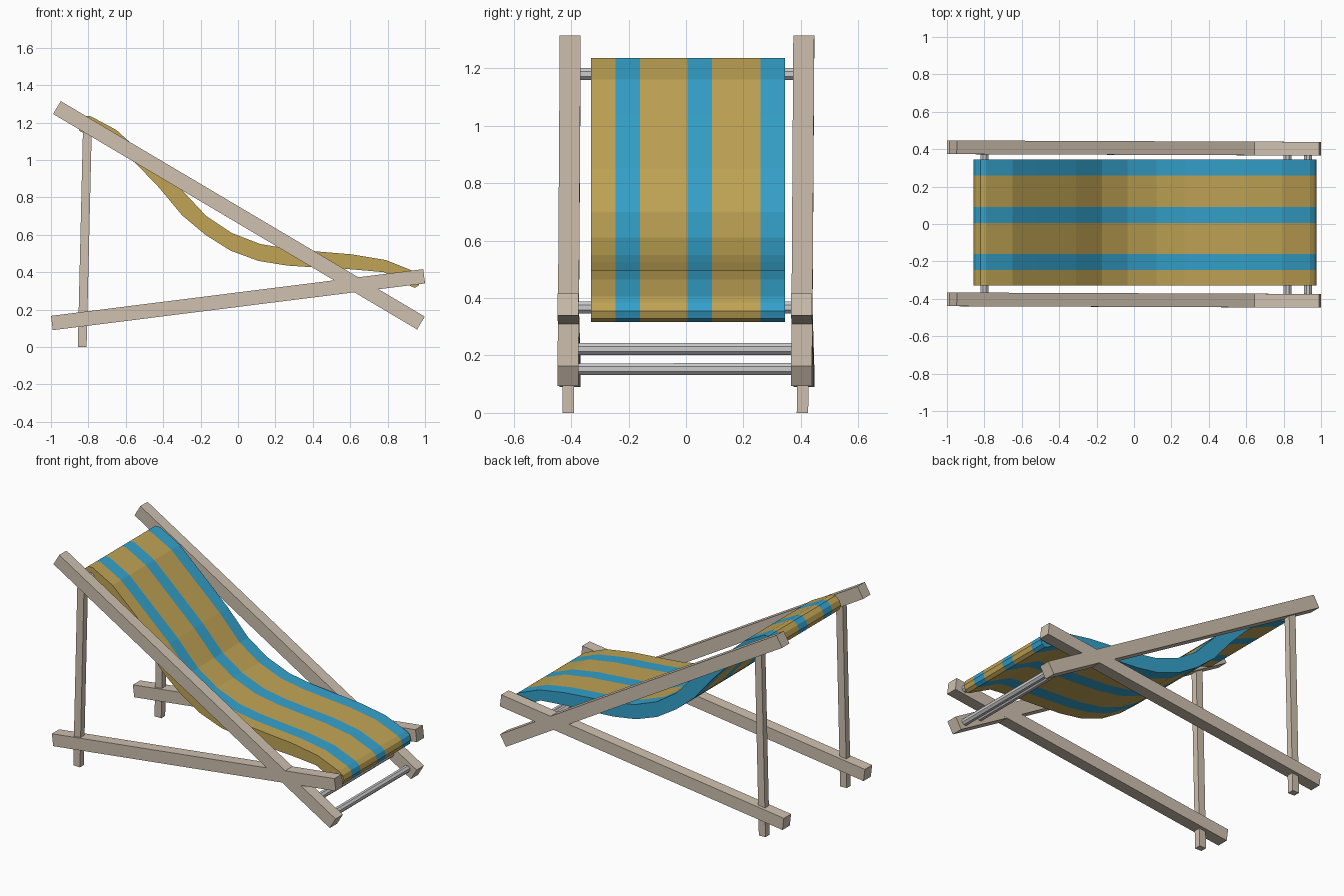
import bpy, bmesh
from mathutils import Vector, Matrix

if "Cube" in bpy.data.objects:
    bpy.data.objects.remove(bpy.data.objects["Cube"])


def material(name, rgb):
    m = bpy.data.materials.new(name)
    m.diffuse_color = (*rgb, 1)
    m.use_nodes = True
    m.node_tree.nodes["Principled BSDF"].inputs["Base Color"].default_value = m.diffuse_color
    return m


WOOD = material("pale_wood", (0.62, 0.53, 0.43))
GOLD = material("gold_fabric", (0.53, 0.37, 0.09))
BLUE = material("blue_fabric", (0.035, 0.36, 0.60))


def finish(bm, name, mats=()):
    bmesh.ops.recalc_face_normals(bm, faces=bm.faces[:])
    me = bpy.data.meshes.new(name)
    bm.to_mesh(me)
    bm.free()
    for m in mats:
        me.materials.append(m)
    ob = bpy.data.objects.new(name, me)
    bpy.context.collection.objects.link(ob)
    return ob


def beam(name, a, b, width, depth):
    """Square-ended timber from a to b; depth runs along y."""
    a, b = Vector(a), Vector(b)
    d = (b - a).normalized()
    side = d.cross(Vector((0, 1, 0))).normalized()
    y = side.cross(d).normalized()
    rot = Matrix((d, y, side)).transposed().to_4x4()
    size = Matrix.Diagonal(((b - a).length, depth, width, 1))
    bm = bmesh.new()
    bmesh.ops.create_cube(bm, size=1, matrix=Matrix.Translation((a + b) / 2) @ rot @ size)
    return finish(bm, name, [WOOD])


def dowel(name, x, z, r=0.0225):
    bm = bmesh.new()
    bmesh.ops.create_cone(bm, cap_ends=True, segments=8, radius1=r, radius2=r, depth=0.80,
                          matrix=Matrix.Translation((x, 0, z)) @ Matrix.Rotation(1.5708, 4, 'X')
                          @ Matrix.Rotation(0.3927, 4, 'Z'))
    return finish(bm, name)


# Side frames: long back rail, seat rail and prop leg on each side
for label, s in (("left", -1), ("right", 1)):
    yb, yf = s * 0.4065 + 0.0035, s * 0.4065 - 0.004
    beam(f"back_rail_{label}", (-0.968, yb, 1.28), (0.978, yf, 0.128), 0.08, 0.073)
    beam(f"seat_rail_{label}", (-0.995, yb, 0.128), (0.995, yf, 0.378), 0.077, 0.073)
    beam(f"prop_leg_{label}", (-0.833, s * 0.4075 - 0.002, 0), (-0.805, s * 0.4075, 1.18), 0.047, 0.04)

# Cross dowels
dowel("top_dowel", -0.80, 1.18)
dowel("seat_dowel", 0.93, 0.367)
dowel("stretcher_dowel_upper", 0.82, 0.222)
dowel("stretcher_dowel_lower", 0.93, 0.152)

# Sling: closed fabric loop outline, swept across its stripes
top = [(-0.845, 1.215), (-0.82, 1.236), (-0.79, 1.235), (-0.65, 1.16), (-0.52, 1.042),
       (-0.31, 0.85), (-0.17, 0.70), (-0.035, 0.61), (0.12, 0.55), (0.27, 0.525),
       (0.43, 0.51), (0.61, 0.495), (0.79, 0.465), (0.94, 0.405), (0.965, 0.385)]
bottom = [(0.975, 0.355), (0.965, 0.328), (0.945, 0.316), (0.92, 0.327), (0.78, 0.40),
          (0.61, 0.415), (0.42, 0.425), (0.265, 0.435), (0.11, 0.46), (-0.04, 0.515),
          (-0.175, 0.60), (-0.30, 0.705), (-0.42, 0.85), (-0.54, 0.975), (-0.65, 1.07),
          (-0.78, 1.13), (-0.82, 1.14), (-0.848, 1.155), (-0.858, 1.185)]
outline = top + bottom
stripes = [-0.33, -0.245, -0.16, 0.005, 0.09, 0.26, 0.345]

bm = bmesh.new()
rings = [[bm.verts.new((x, y, z)) for x, z in outline] for y in stripes]
n = len(outline)
for k in range(len(rings) - 1):
    for i in range(n):
        j = (i + 1) % n
        bm.faces.new((rings[k][i], rings[k][j], rings[k + 1][j], rings[k + 1][i])).material_index = k % 2
bm.faces.new(rings[0]).material_index = 0
bm.faces.new(rings[-1]).material_index = 1
finish(bm, "fabric_sling", [GOLD, BLUE])
